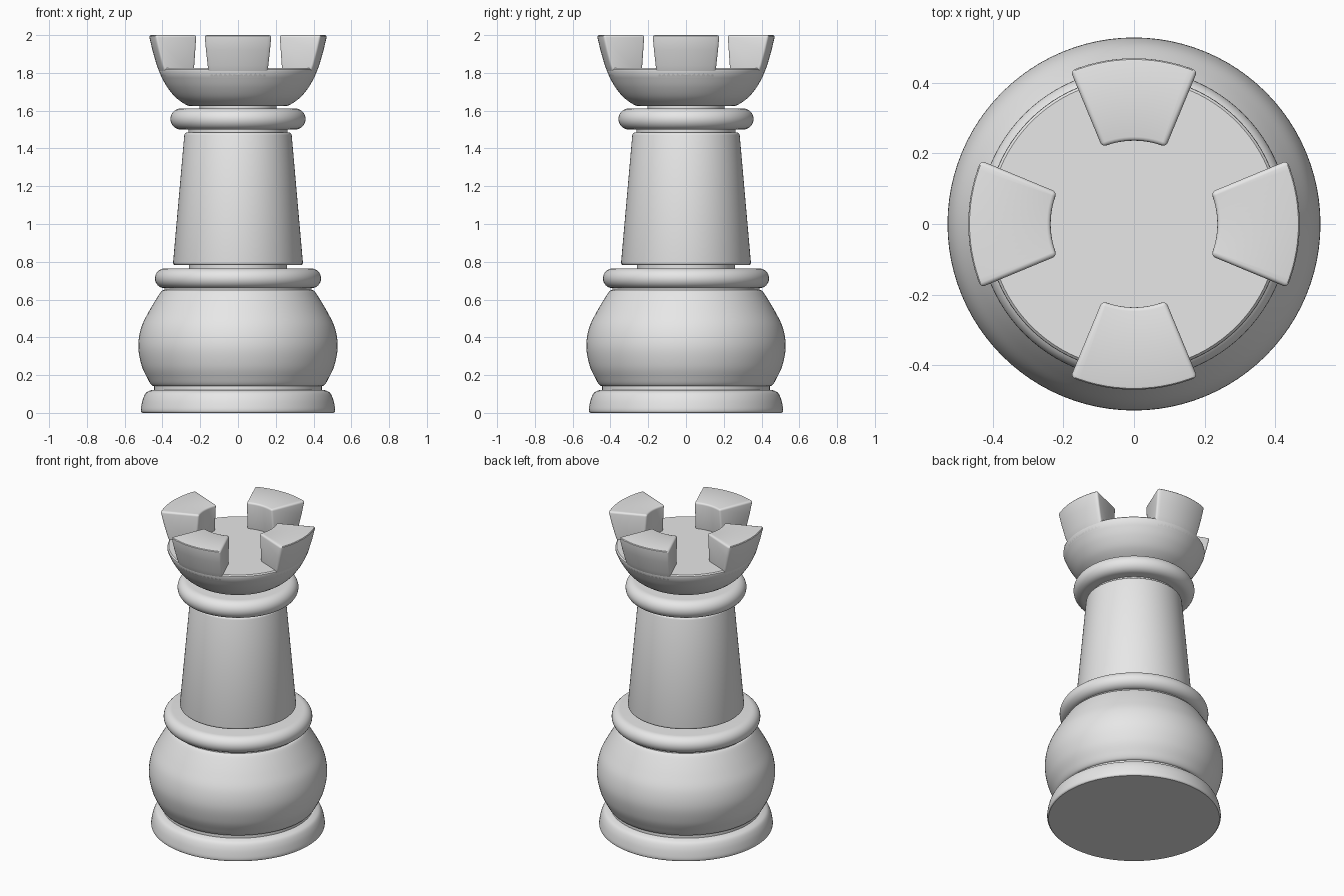
import bpy, bmesh, math

cube = bpy.data.objects.get("Cube")
if cube:
    bpy.data.objects.remove(cube, do_unlink=True)

GREY = (0.8, 0.8, 0.8)
stone = bpy.data.materials.new("light_grey")
stone.use_nodes = True
stone.diffuse_color = (*GREY, 1)
stone.node_tree.nodes["Principled BSDF"].inputs["Base Color"].default_value = (*GREY, 1)


def smooth(points, steps=6):
    """Catmull-Rom curve through the profile points."""
    pts = [points[0]] + points + [points[-1]]
    out = []
    for a, b, c, d in zip(pts, pts[1:], pts[2:], pts[3:]):
        for i in range(steps):
            t = i / steps
            out.append(tuple(
                0.5 * (2 * q + (r - p) * t + (2 * p - 5 * q + 4 * r - s) * t * t
                       + (3 * q - p - 3 * r + s) * t ** 3)
                for p, q, r, s in zip(a, b, c, d)))
    return out + [points[-1]]


def finish(name, bm, bevel):
    """Round the hard edges, then make a smooth-shaded object."""
    bmesh.ops.recalc_face_normals(bm, faces=bm.faces[:])
    if bevel:
        hard = [e for e in bm.edges if e.calc_face_angle(0) > math.radians(40)]
        bmesh.ops.bevel(bm, geom=hard, offset=bevel, segments=3, profile=0.5,
                        affect='EDGES', clamp_overlap=True)
    mesh = bpy.data.meshes.new(name)
    bm.to_mesh(mesh)
    bm.free()
    mesh.materials.append(stone)
    obj = bpy.data.objects.new(name, mesh)
    bpy.context.collection.objects.link(obj)
    bpy.ops.object.select_all(action='DESELECT')
    obj.select_set(True)
    bpy.context.view_layer.objects.active = obj
    bpy.ops.object.shade_smooth_by_angle(angle=math.radians(35))
    return obj


def lathe(name, profile, bevel=0.0, sides=96):
    """Turn a bottom-to-top (radius, z) profile and cap both ends."""
    bm = bmesh.new()
    rings = []
    for r, z in profile:
        rings.append([bm.verts.new((r * math.cos(math.tau * i / sides),
                                    r * math.sin(math.tau * i / sides), z))
                      for i in range(sides)])
    for low, high in zip(rings, rings[1:]):
        for i in range(sides):
            j = (i + 1) % sides
            bm.faces.new((low[i], low[j], high[j], high[i]))
    bm.faces.new(rings[0][::-1])
    bm.faces.new(rings[-1])
    return finish(name, bm, bevel)


def ring(name, radius, bottom, top):
    """Solid disc with a fully rounded rim."""
    h = (top - bottom) / 2
    arc = [math.pi * (i / 16 - 0.5) for i in range(17)]
    lathe(name, [(radius - h + h * math.cos(a), bottom + h + h * math.sin(a)) for a in arc])


def merlon(name, profile, centre, half_angle, steps=14):
    """Sweep a closed (radius, z) section through a sector."""
    bm = bmesh.new()
    slices = []
    for i in range(steps + 1):
        a = centre + half_angle * (2 * i / steps - 1)
        slices.append([bm.verts.new((r * math.cos(a), r * math.sin(a), z))
                       for r, z in profile])
    n = len(profile)
    for s, t in zip(slices, slices[1:]):
        for k in range(n):
            m = (k + 1) % n
            bm.faces.new((s[k], s[m], t[m], t[k]))
    bm.faces.new(slices[0])
    bm.faces.new(slices[-1][::-1])
    finish(name, bm, 0.012)


# Foot and bulb
lathe("base", smooth([(0.506, 0), (0.513, 0.008), (0.513, 0.03), (0.503, 0.075),
                      (0.485, 0.108), (0.455, 0.122)]))
lathe("bulb", smooth([(0.44, 0.14), (0.458, 0.148), (0.478, 0.18), (0.51, 0.25),
                      (0.528, 0.35), (0.513, 0.45), (0.47, 0.54), (0.412, 0.635),
                      (0.395, 0.65)]))
ring("lower_ring", 0.44, 0.66, 0.765)

# Tapered shaft
lathe("column", [(0.345, 0.782), (0.283, 1.485)], bevel=0.014)
ring("upper_ring", 0.358, 1.5, 1.612)

# Recessed collars between the turned parts
for name, radius, low, high in (("base_collar", 0.445, 0.1, 0.16),
                                ("bulb_collar", 0.39, 0.63, 0.68),
                                ("column_foot", 0.26, 0.74, 0.8),
                                ("column_top", 0.262, 1.47, 1.52),
                                ("head_neck", 0.205, 1.59, 1.65)):
    lathe(name, [(radius, low), (radius, high)])

# Bowl-shaped head with four battlements
FLOOR = 1.825
bowl = smooth([(0.25, 1.625), (0.275, 1.631), (0.33, 1.67), (0.375, 1.725), (0.405, 1.778)])
lathe("head_bowl", bowl + [(0.418, 1.809), (0.417, 1.818), (0.41, FLOOR)])

section = [(0.252, 1.77), (0.235, 2.0), (0.472, 2.0), (0.453, 1.92), (0.43, 1.84),
           (0.402, 1.77)]
for i, side in enumerate(("left", "back", "right", "front")):
    merlon(side + "_battlement", section, i * math.pi / 2, math.radians(22.5))
